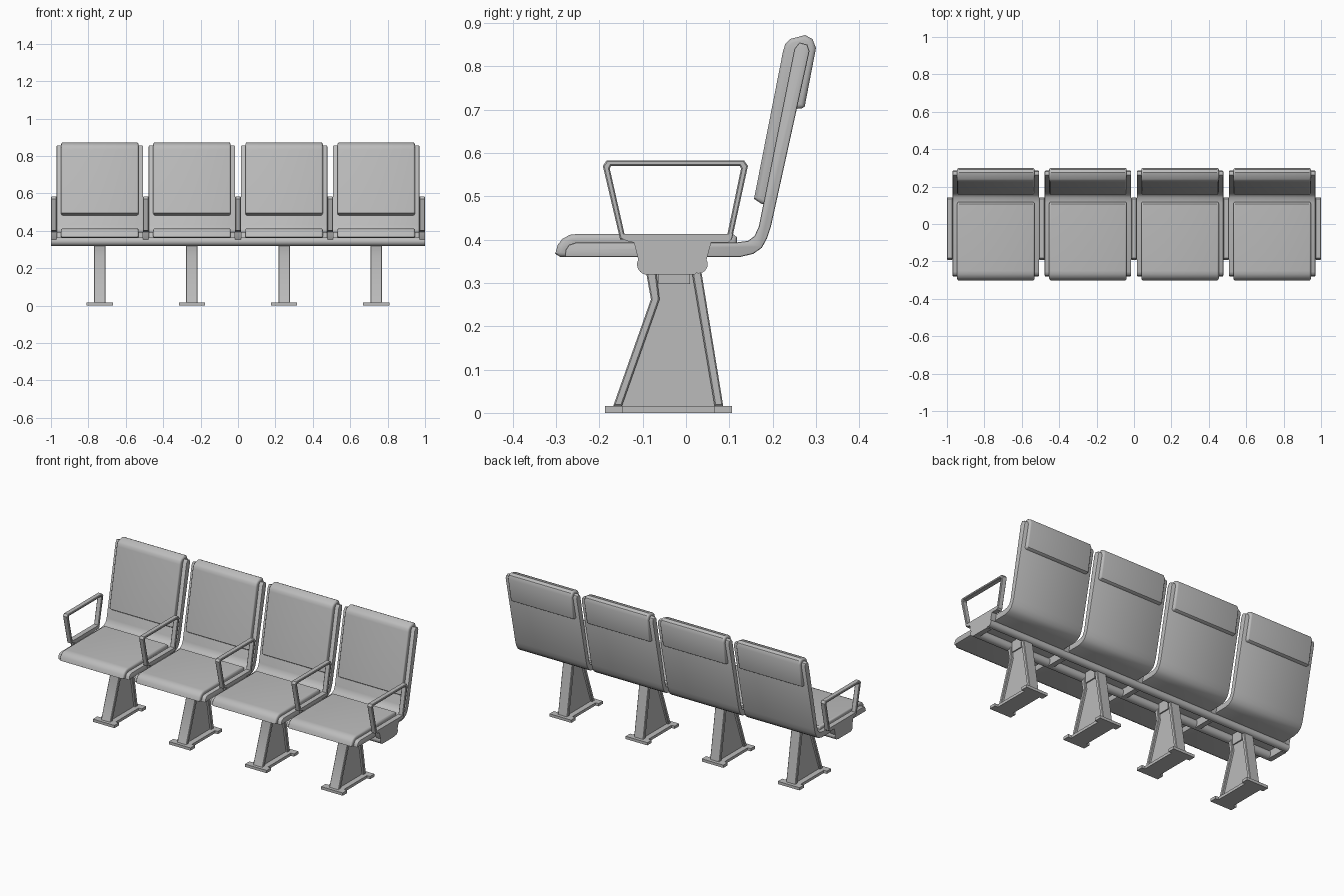
import bpy, bmesh, math

cube = bpy.data.objects.get("Cube")
if cube:
    bpy.data.objects.remove(cube, do_unlink=True)

GREY = (0.5, 0.5, 0.5, 1)
mat = bpy.data.materials.new("light_grey")
mat.use_nodes = True
mat.diffuse_color = GREY
mat.node_tree.nodes["Principled BSDF"].inputs["Base Color"].default_value = GREY


def finish(bm, name, angle=35):
    """Turn a bmesh into a shaded object."""
    bmesh.ops.recalc_face_normals(bm, faces=bm.faces)
    mesh = bpy.data.meshes.new(name)
    bm.to_mesh(mesh)
    bm.free()
    mesh.materials.append(mat)
    obj = bpy.data.objects.new(name, mesh)
    bpy.context.collection.objects.link(obj)
    bpy.ops.object.select_all(action="DESELECT")
    obj.select_set(True)
    bpy.context.view_layer.objects.active = obj
    bpy.ops.object.shade_smooth_by_angle(angle=math.radians(angle))
    return obj


def extrude(name, profile, x, width, round_ends=0.0, segments=2):
    """Side profile of (y, z) points, extruded along x about a centre."""
    bm = bmesh.new()
    face = bm.faces.new([bm.verts.new((x - width / 2, y, z)) for y, z in profile])
    geom = bmesh.ops.extrude_face_region(bm, geom=[face])["geom"]
    moved = [g for g in geom if isinstance(g, bmesh.types.BMVert)]
    bmesh.ops.translate(bm, verts=moved, vec=(width, 0, 0))
    if round_ends:
        ends = [e for e in bm.edges if abs(e.verts[0].co.x - e.verts[1].co.x) < 1e-5]
        bmesh.ops.bevel(bm, geom=ends, offset=round_ends, segments=segments,
                        profile=0.5, affect="EDGES", clamp_overlap=True)
    return finish(bm, name)


def box(y0, y1, z0, z1):
    return [(y0, z0), (y1, z0), (y1, z1), (y0, z1)]


def tube(name, y, z, radius):
    """Round beam along the full length of the bench."""
    ring = [(y + radius * math.cos(i * math.tau / 24),
             z + radius * math.sin(i * math.tau / 24)) for i in range(24)]
    return extrude(name, ring, 0, 2.0)


def arm_loop(name, x, width):
    """Open trapezoid frame with chamfered upper corners."""
    outer = [(-0.152, 0.4), (-0.192, 0.57), (-0.183, 0.583),
             (0.134, 0.583), (0.143, 0.57), (0.106, 0.4)]
    inner = [(-0.139, 0.4), (-0.176, 0.564), (-0.173, 0.57),
             (0.124, 0.57), (0.127, 0.564), (0.093, 0.4)]
    return extrude(name, outer + inner[::-1], x, width, 0.003, 1)


SHELL = [(-0.28, 0.36), (0.125, 0.36), (0.155, 0.367), (0.175, 0.381),
         (0.187, 0.403), (0.196, 0.43), (0.285, 0.835), (0.28, 0.85), (0.262, 0.855),
         (0.25, 0.84), (0.168, 0.43), (0.158, 0.408), (0.143, 0.397), (0.113, 0.393),
         (-0.255, 0.393), (-0.27, 0.388), (-0.278, 0.376)]
SEAT_PAD = [(-0.302, 0.367), (-0.296, 0.388), (-0.285, 0.402), (-0.268, 0.411),
            (-0.25, 0.413), (0.108, 0.413), (0.118, 0.405), (0.118, 0.385),
            (-0.25, 0.385), (-0.265, 0.378), (-0.274, 0.36), (-0.29, 0.36)]
BACK_PAD = [(0.157, 0.494), (0.224, 0.835), (0.229, 0.851), (0.24, 0.863),
            (0.275, 0.872), (0.292, 0.863), (0.3, 0.842), (0.274, 0.707),
            (0.268, 0.703), (0.235, 0.7), (0.19, 0.482), (0.175, 0.482)]
BRACKET = [(-0.152, 0.413), (0.108, 0.413), (0.104, 0.4), (0.097, 0.393),
           (0.058, 0.393), (0.045, 0.345), (0.02, 0.319), (-0.085, 0.319),
           (-0.108, 0.345), (-0.12, 0.393), (-0.137, 0.397), (-0.148, 0.403)]
FRONT_FLANGE = [(-0.168, 0.016), (-0.148, 0.016), (-0.061, 0.262), (-0.07, 0.335),
                (-0.094, 0.335), (-0.081, 0.262)]
REAR_FLANGE = [(0.066, 0.016), (0.086, 0.016), (0.034, 0.335), (0.012, 0.335)]
WEB = [(-0.152, 0.016), (0.07, 0.016), (0.016, 0.32), (-0.076, 0.32), (-0.066, 0.262)]

PITCH = 0.4925

# Four seats, each with its own pedestal
for i in range(4):
    x = (i - 1.5) * PITCH
    n = i + 1
    extrude(f"seat_shell_{n}", SHELL, x, 0.462, 0.004, 2)
    extrude(f"seat_cushion_{n}", SEAT_PAD, x, 0.414, 0.01, 3)
    extrude(f"back_cushion_{n}", BACK_PAD, x, 0.414, 0.01, 3)
    extrude(f"leg_front_flange_{n}", FRONT_FLANGE, x, 0.062, 0.003, 1)
    extrude(f"leg_rear_flange_{n}", REAR_FLANGE, x, 0.062, 0.003, 1)
    extrude(f"leg_web_{n}", WEB, x, 0.036)
    extrude(f"leg_saddle_{n}", box(-0.064, 0.009, 0.298, 0.36), x, 0.05)
    # Foot plate, wider at both ends
    extrude(f"foot_plate_{n}", box(-0.187, 0.106, 0, 0.016), x, 0.1)
    for side, y in (("front", -0.187), ("rear", 0.066)):
        extrude(f"foot_{side}_{n}", box(y, y + 0.04, 0, 0.016), x, 0.14)

# Armrests between and outside the seats
for i in range(5):
    x = (i - 2) * PITCH
    arm_loop(f"armrest_{i + 1}", x, 0.03)
    extrude(f"arm_bracket_{i + 1}", BRACKET, x, 0.03)

# Beams carrying the seats
tube("front_beam", -0.089, 0.343, 0.024)
tube("rear_beam", 0.029, 0.343, 0.021)
